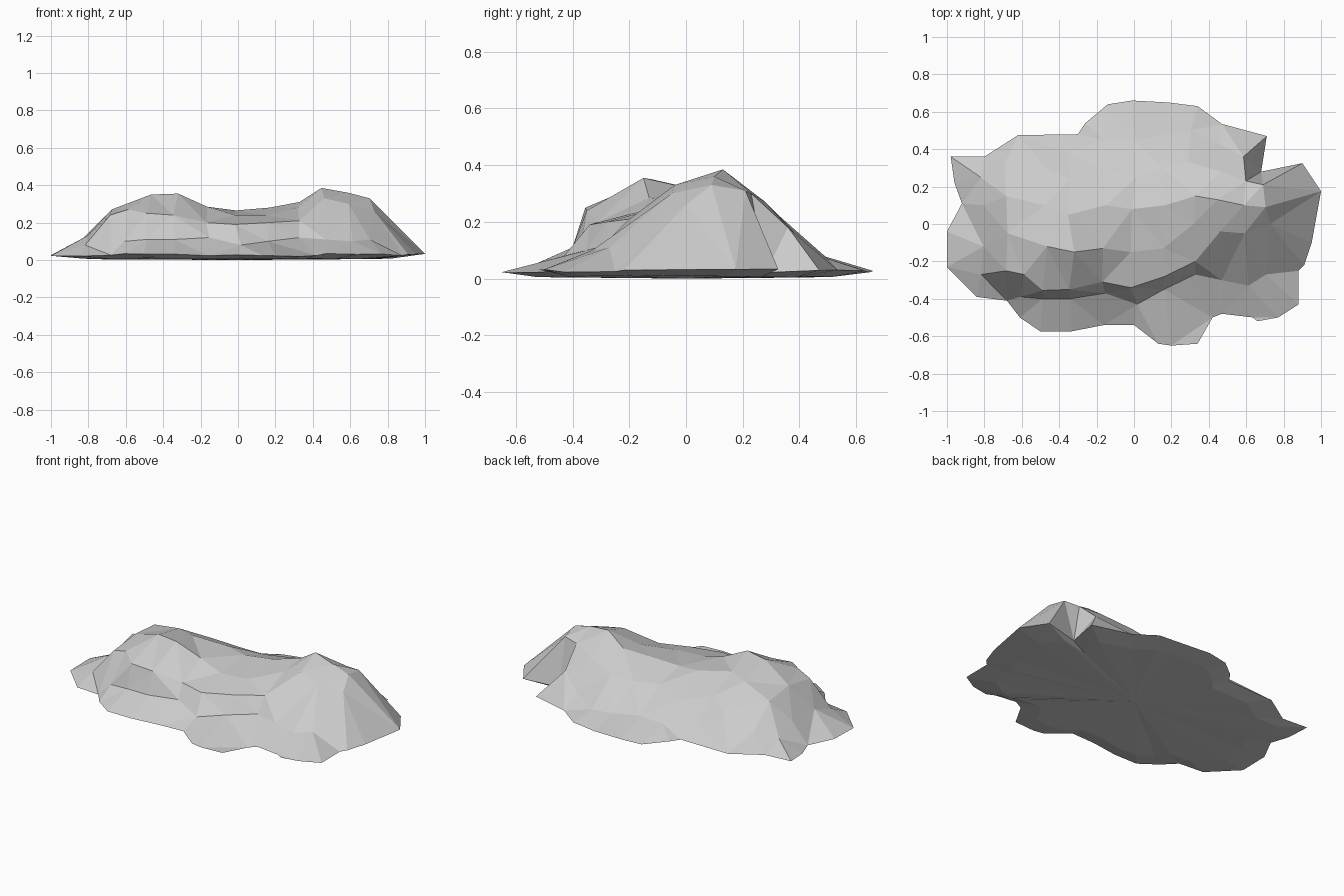
import bpy, bmesh, random
from mathutils import Vector
from mathutils.geometry import delaunay_2d_cdt

if "Cube" in bpy.data.objects:
    bpy.data.objects.remove(bpy.data.objects["Cube"])

random.seed(4)

# Ragged footprint of the rock, seen from above (clockwise)
FOOT = [(-.98, .36), (-.8, .36), (-.62, .475), (-.3, .48), (-.26, .54), (-.14, .64),
        (-.01, .66), (.18, .65), (.34, .63), (.47, .535), (.71, .47), (.68, .28),
        (.9, .325), (1, .175), (.95, -.1), (.91, -.22), (.88, -.25), (.88, -.43),
        (.77, -.5), (.66, -.52), (.64, -.5), (.47, -.48), (.42, -.5), (.34, -.64),
        (.2, -.65), (.13, -.64), (0, -.54), (-.16, -.54), (-.34, -.575), (-.5, -.575),
        (-.61, -.5), (-.68, -.41), (-.84, -.39), (-1, -.23), (-1, -.04),
        (-.92, .11), (-.96, .22)]

# Cross-sections at each x: (y, z) from the front ledge over the crest to the back
SECTIONS = {
    -.82: [(-.27, .08), (-.12, .13), (.1, .14), (.25, .09)],
    -.68: [(-.25, .24), (-.05, .27), (.15, .25), (.32, .13)],
    -.6: [(-.39, .10), (-.27, .27)],
    -.47: [(-.40, .11), (-.355, .25), (-.12, .35), (.1, .30), (.3, .18)],
    -.34: [(-.40, .11), (-.35, .24), (-.15, .355), (.05, .31), (.24, .22), (.38, .11)],
    -.16: [(-.37, .12), (-.31, .20), (-.13, .285), (.1, .28), (.3, .18), (.45, .08)],
    .0: [(-.43, .08), (-.34, .19), (-.15, .24), (.08, .265), (.25, .21), (.45, .09)],
    .17: [(-.35, .10), (-.28, .2), (-.13, .24), (.1, .28), (.3, .21), (.48, .07)],
    .31: [(-.27, .12), (-.2, .21), (0, .28), (.15, .31), (.33, .22), (.5, .07)],
    .45: [(-.3, .11), (-.04, .33), (.13, .385), (.28, .27), (.43, .11)],
    .6: [(-.33, .1), (-.05, .3), (.1, .36), (.23, .3), (.36, .18)],
    .71: [(-.27, .11), (0, .26), (.09, .33), (.21, .31)],
}

# Surface points: rim of the footprint plus the section points
foot = FOOT[::-1]
n = len(foot)
points = [Vector((x, y, random.uniform(.02, .035))) for x, y in foot]
for x, profile in SECTIONS.items():
    points += [Vector((x + random.uniform(-.02, .02), y, z)) for y, z in profile]

# Triangulate the top surface inside the footprint
co, _, faces, source, _, _ = delaunay_2d_cdt(
    [p.xy for p in points], [(i, (i + 1) % n) for i in range(n)], [list(range(n))], 1, 1e-5)

bm = bmesh.new()
verts = [bm.verts.new((c.x, c.y, points[s[0]].z if s else .03)) for c, s in zip(co, source)]
for f in faces:
    bm.faces.new([verts[i] for i in f])
bmesh.ops.join_triangles(bm, faces=bm.faces[:], angle_face_threshold=.4,
                         angle_shape_threshold=1.0)

# Shallow sloping underside, closed in the middle
rim = [e for e in bm.edges if e.is_boundary]
low = bmesh.ops.extrude_edge_only(bm, edges=rim)["geom"]
for v in low:
    if isinstance(v, bmesh.types.BMVert):
        v.co = (v.co.x * .82, v.co.y * .82, random.uniform(.004, .012))
edges = [e for e in bm.edges if e.is_boundary]
bottom = bmesh.ops.holes_fill(bm, edges=edges, sides=0)["faces"]
for v in bmesh.ops.poke(bm, faces=bottom)["verts"]:
    v.co = (0, 0, 0)
bmesh.ops.recalc_face_normals(bm, faces=bm.faces[:])

mesh = bpy.data.meshes.new("rock_mound")
bm.to_mesh(mesh)
bm.free()
bpy.context.collection.objects.link(bpy.data.objects.new("rock_mound", mesh))
